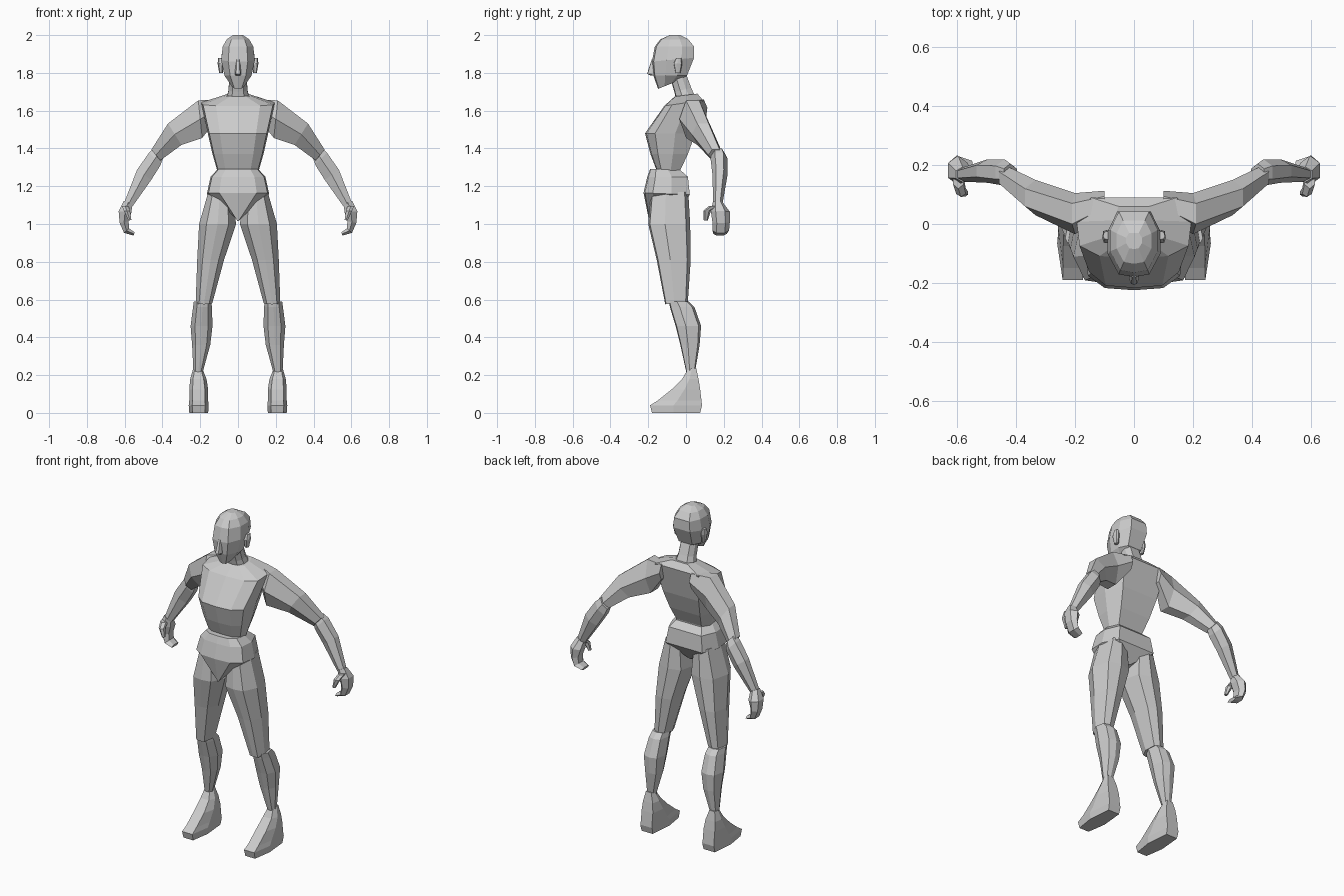
import bpy, bmesh
from math import cos, sin, radians

# Half cross-sections, front to back: (x fraction of half width, y fraction of depth)
BODY = [(0, 0), (.6, .03), (.95, .2), (1, .6), (.75, 1), (0, 1)]
HEAD = [(0, 0), (.55, .04), (.95, .35), (.95, .7), (.6, 1), (0, 1)]
LIMB = [(0, 0), (.6, .04), (1, .4), (.75, .9), (0, 1)]
FOOT = [(0, 0), (.65, 0), (1, .45), (.75, 1), (0, 1)]
# Tube cross-section for arms and hands
HEX = [(1, -.5), (1, .5), (0, 1), (-1, .5), (-1, -.5), (0, -1)]


def skin(name, rings, mirror):
    """Join rings of points into a closed flat-shaded mesh."""
    bm = bmesh.new()
    vs = [[bm.verts.new(p) for p in r] for r in rings]
    n = len(vs[0])
    for a, b in zip(vs, vs[1:]):
        for i in range(n):
            j = (i + 1) % n
            bm.faces.new((a[i], a[j], b[j], b[i]))
    bm.faces.new(vs[0])
    bm.faces.new(vs[-1])
    bmesh.ops.recalc_face_normals(bm, faces=bm.faces)
    me = bpy.data.meshes.new(name)
    bm.to_mesh(me)
    bm.free()
    ob = bpy.data.objects.new(name, me)
    bpy.context.collection.objects.link(ob)
    if mirror:
        ob.modifiers.new("Mirror", 'MIRROR').use_mirror_merge = False
    return ob


def stack(name, half, rings, mirror=False):
    """Rings up z: (z, centre x, half width, y front, y back, rise towards back)."""
    full = half + [(-x, t) for x, t in reversed(half) if x > 0]
    skin(name, [[(cx + w * x, yf + (yb - yf) * t, z + rise * t) for x, t in full]
                for z, cx, w, yf, yb, rise in rings], mirror)


def tube(name, rings):
    """Rings along a limb: (x, y, z, tilt in the xz plane, half thickness, half depth)."""
    skin(name, [[(x + u * ru * cos(radians(a)), y + v * rv, z + u * ru * sin(radians(a)))
                 for u, v in HEX] for x, y, z, a, ru, rv in rings], True)


# Head, nose, ears and neck
stack("head", HEAD, [
    (1.715, 0, .035, -.148, -.05, .04), (1.785, 0, .075, -.172, .005, 0),
    (1.86, 0, .094, -.18, .043, .02), (1.94, 0, .085, -.165, .042, 0),
    (1.978, 0, .062, -.135, .012, 0), (2.0, 0, .028, -.085, -.03, 0)])
stack("nose", LIMB, [(1.785, 0, .013, -.185, -.16, 0), (1.795, 0, .017, -.206, -.15, 0),
                     (1.87, 0, .01, -.182, -.15, 0)])
stack("ear", LIMB, [(1.80, .09, .01, -.055, -.03, 0), (1.85, .094, .014, -.065, -.02, 0),
                    (1.88, .092, .013, -.052, -.025, 0)], True)
stack("neck", HEAD, [(1.65, 0, .065, -.05, .05, .02), (1.70, 0, .052, -.062, .028, .02),
                     (1.78, 0, .05, -.085, -.002, .02)])

# Torso with sloping shoulders
stack("torso", BODY, [
    (1.26, 0, .10, -.155, -.03, 0), (1.29, 0, .112, -.158, -.028, 0),
    (1.37, 0, .135, -.188, .01, 0), (1.48, 0, .16, -.217, .05, 0),
    (1.625, 0, .195, -.115, .09, .03), (1.675, 0, .07, -.06, .06, .015)])

# Pelvis with a flared belt, narrowing to the crotch
stack("pelvis", BODY, [
    (1.015, 0, .006, -.195, -.04, .05), (1.165, 0, .165, -.225, .02, -.01),
    (1.25, 0, .145, -.205, .01, 0), (1.29, 0, .108, -.19, -.035, 0)])

# Legs
stack("thigh", LIMB, [
    (.575, .18, .044, -.11, .01, .015), (.81, .145, .071, -.155, .025, 0),
    (1.0, .108, .098, -.2, .022, 0), (1.17, .095, .062, -.185, .012, 0)], True)
stack("lower_leg", LIMB, [
    (.2, .213, .022, .005, .045, 0), (.36, .195, .048, -.03, .072, 0),
    (.46, .193, .058, -.055, .08, 0), (.56, .188, .05, -.085, .045, 0),
    (.59, .188, .046, -.09, .015, 0)], True)
stack("foot", FOOT, [
    (0, .208, .05, -.18, .075, .0), (.04, .208, .053, -.19, .085, 0),
    (.065, .208, .05, -.15, .082, 0), (.125, .208, .05, -.075, .075, 0),
    (.18, .21, .043, -.02, .066, 0), (.235, .213, .024, .012, .055, 0)], True)

# Arms
tube("upper_arm", [
    (.10, .075, 1.615, 90, .045, .038), (.2, .035, 1.555, 84, .1, .07),
    (.335, .09, 1.475, 58, .067, .06), (.435, .158, 1.365, 50, .037, .04)])
tube("forearm", [
    (.42, .17, 1.375, 52, .036, .035), (.44, .175, 1.345, 48, .045, .045),
    (.497, .18, 1.26, 35, .046, .04), (.582, .168, 1.10, 20, .024, .024)])

# Hands: curled fingers and a thumb
tube("hand", [
    (.582, .168, 1.115, 20, .024, .026), (.598, .182, 1.065, 5, .034, .05),
    (.603, .186, 1.01, -10, .024, .046), (.59, .184, .965, -40, .018, .044),
    (.55, .18, .947, -70, .009, .035)])
tube("thumb", [
    (.597, .15, 1.095, 5, .018, .03), (.588, .112, 1.07, 0, .016, .02),
    (.572, .105, 1.02, -10, .008, .011)])
